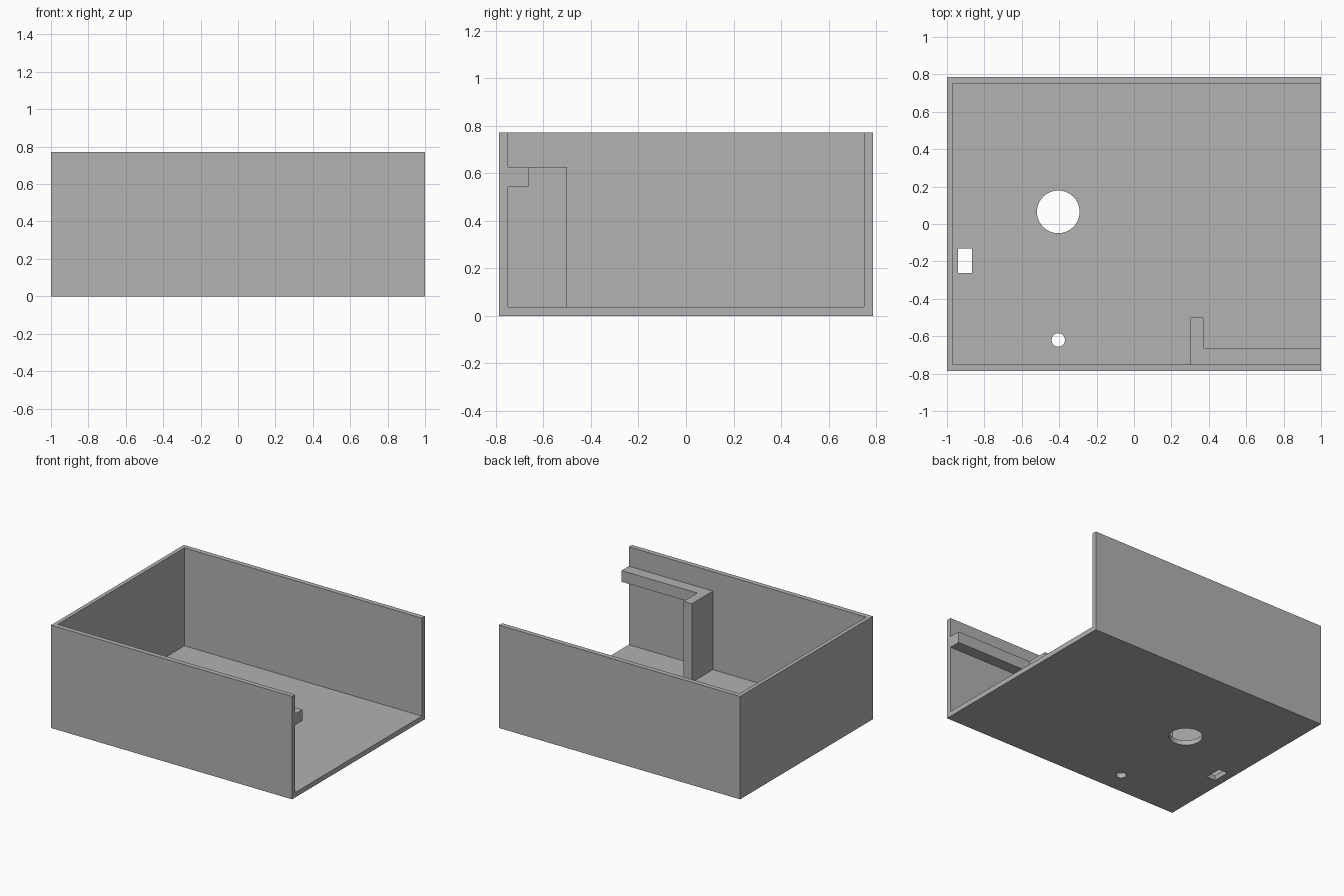
import bpy, bmesh, math

if "Cube" in bpy.data.objects:
    bpy.data.objects.remove(bpy.data.objects["Cube"])

grey = bpy.data.materials.new("light grey")
grey.diffuse_color = (0.445, 0.445, 0.445, 1)
grey.use_nodes = True
grey.node_tree.nodes["Principled BSDF"].inputs["Base Color"].default_value = grey.diffuse_color


def finish(name, bm):
    mesh = bpy.data.meshes.new(name)
    bm.to_mesh(mesh)
    bm.free()
    mesh.materials.append(grey)
    obj = bpy.data.objects.new(name, mesh)
    bpy.context.collection.objects.link(obj)
    return obj


def box(name, lo, hi):
    bm = bmesh.new()
    bmesh.ops.create_cube(bm, size=1)
    for v in bm.verts:
        v.co = [hi[i] if v.co[i] > 0 else lo[i] for i in range(3)]
    return finish(name, bm)


def rod(name, x, y, radius, sides):
    bm = bmesh.new()
    bmesh.ops.create_cone(bm, cap_ends=True, segments=sides, radius1=radius,
                          radius2=radius, depth=0.3)
    bmesh.ops.translate(bm, verts=bm.verts, vec=(x, y, 0))
    return finish(name, bm)


def extrude_profile(name, points, z0, z1):
    bm = bmesh.new()
    face = bm.faces.new([bm.verts.new((x, y, z0)) for x, y in points])
    top = bmesh.ops.extrude_face_region(bm, geom=[face])["geom"]
    bmesh.ops.translate(bm, verts=[g for g in top if isinstance(g, bmesh.types.BMVert)],
                        vec=(0, 0, z1 - z0))
    bmesh.ops.recalc_face_normals(bm, faces=bm.faces)
    return finish(name, bm)


def combine(obj, other, operation):
    mod = obj.modifiers.new(other.name, 'BOOLEAN')
    mod.operation = operation
    mod.solver = 'EXACT'
    mod.object = other
    bpy.context.view_layer.objects.active = obj
    bpy.ops.object.modifier_apply(modifier=mod.name)
    bpy.data.objects.remove(other)


W, D, H = 1.0, 0.787, 0.771
INNER, FLOOR = 0.75, 0.037

# Tray: floor with three walls, open on the right side
walls = [(-W, -D), (W, -D), (W, -INNER), (-0.97, -INNER),
         (-0.97, INNER), (W, INNER), (W, D), (-W, D)]
tray = extrude_profile("tray", walls, 0, H)
combine(tray, box("floor", (-0.99, -0.77, 0), (W, 0.77, FLOOR)), 'UNION')

# Openings through the floor
combine(tray, rod("large_hole", -0.405, 0.065, 0.114, 64), 'DIFFERENCE')
combine(tray, rod("small_hole", -0.405, -0.62, 0.036, 40), 'DIFFERENCE')
combine(tray, box("slot", (-0.94, -0.262, -0.1), (-0.866, -0.132, 0.2)), 'DIFFERENCE')

# Upright post on the inside of the front wall, and ledge running to the open side
box("post", (0.302, -INNER, FLOOR), (0.371, -0.50, 0.626))
box("ledge", (0.371, -INNER, 0.542), (W, -0.664, 0.626))

# Smooth hole rims, keep the box edges sharp
bpy.ops.object.select_all(action='DESELECT')
tray.select_set(True)
bpy.context.view_layer.objects.active = tray
bpy.ops.object.shade_smooth_by_angle(angle=math.radians(30))
